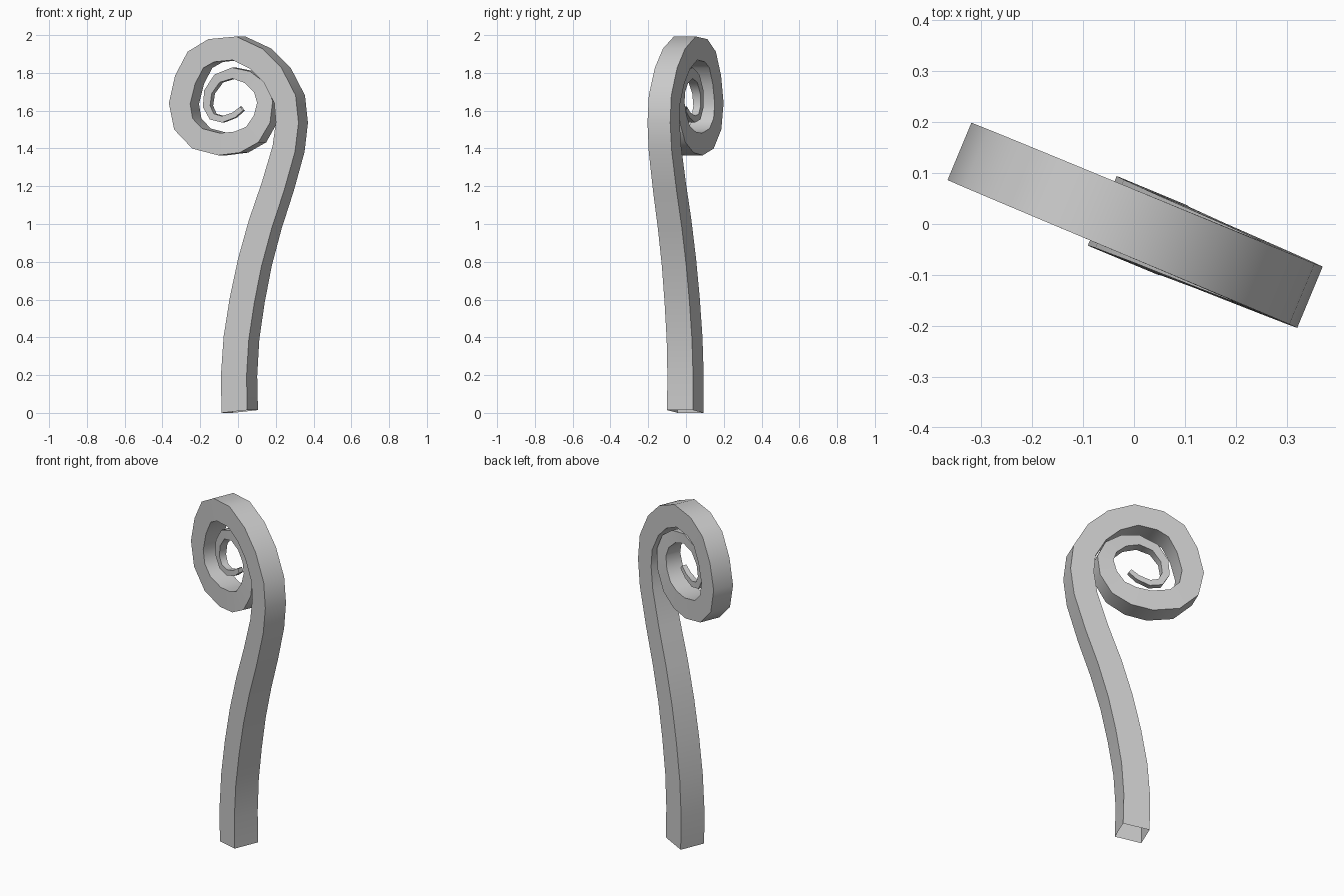
import bpy
import bmesh
import math
from mathutils import Vector

cube = bpy.data.objects.get("Cube")
if cube:
    bpy.data.objects.remove(cube, do_unlink=True)

# Material
grey = bpy.data.materials.new("plain grey")
grey.use_nodes = True
colour = (0.6, 0.6, 0.6, 1.0)
grey.diffuse_color = colour
grey.node_tree.nodes["Principled BSDF"].inputs["Base Color"].default_value = colour

# Centre line in the scroll's own plane: across, height, thickness
PATH = [
    # stem
    (0.01, 0.01, 0.148), (0.006, 0.2, 0.147), (0.02, 0.4, 0.145),
    (0.053, 0.6, 0.143), (0.097, 0.8, 0.14), (0.156, 1.0, 0.138),
    (0.228, 1.2, 0.135), (0.29, 1.4, 0.132), (0.309, 1.54, 0.13),
    # outer turn
    (0.296, 1.663, 0.129), (0.225, 1.79, 0.128), (0.13, 1.878, 0.127),
    (0.006, 1.933, 0.126), (-0.128, 1.921, 0.125), (-0.218, 1.872, 0.124),
    (-0.278, 1.766, 0.123), (-0.31, 1.64, 0.122), (-0.288, 1.532, 0.121),
    (-0.209, 1.455, 0.12), (-0.084, 1.425, 0.118), (0.019, 1.436, 0.115),
    # inner turn
    (0.104, 1.476, 0.108), (0.158, 1.558, 0.1), (0.173, 1.649, 0.09),
    (0.14, 1.725, 0.08), (0.068, 1.78, 0.068), (-0.022, 1.802, 0.058),
    (-0.11, 1.773, 0.051), (-0.163, 1.702, 0.046), (-0.172, 1.625, 0.042),
    (-0.142, 1.571, 0.038), (-0.085, 1.557, 0.034), (-0.019, 1.579, 0.03),
    (0.026, 1.613, 0.026),
]

# The scroll's plane is turned about the vertical axis
TURN = math.radians(-22.6)
ACROSS = Vector((math.cos(TURN), math.sin(TURN), 0))
DEPTH = Vector((-math.sin(TURN), math.cos(TURN), 0))
UP = Vector((0, 0, 1))


def sweep_square(name, path):
    """Sweep a tapering open square tube along a planar path."""
    bm = bmesh.new()
    centres = [ACROSS * u + UP * z for u, z, _ in path]
    rings = []
    for i, (centre, (_, _, size)) in enumerate(zip(centres, path)):
        before = centres[max(i - 1, 0)]
        after = centres[min(i + 1, len(path) - 1)]
        if i == 0:
            tangent = (UP - ACROSS * 0.1).normalized()
        else:
            tangent = (after - before).normalized()
        side = DEPTH.cross(tangent).normalized()
        h = size / 2
        rings.append([bm.verts.new(centre + side * a * h + DEPTH * b * h)
                      for a, b in ((-1, -1), (1, -1), (1, 1), (-1, 1))])
    for low, high in zip(rings, rings[1:]):
        for k in range(4):
            n = (k + 1) % 4
            bm.faces.new((low[k], low[n], high[n], high[k]))
    bmesh.ops.recalc_face_normals(bm, faces=bm.faces)
    # Rest the lowest corner on the floor
    lowest = min(v.co.z for v in bm.verts)
    bmesh.ops.translate(bm, verts=bm.verts, vec=(0, 0, -lowest))
    mesh = bpy.data.meshes.new(name)
    bm.to_mesh(mesh)
    bm.free()
    mesh.materials.append(grey)
    obj = bpy.data.objects.new(name, mesh)
    bpy.context.collection.objects.link(obj)
    return obj


scroll = sweep_square("scroll_stem", PATH)

# Smooth along the curve, crisp at the four long edges
bpy.ops.object.select_all(action="DESELECT")
scroll.select_set(True)
bpy.context.view_layer.objects.active = scroll
bpy.ops.object.shade_smooth_by_angle(angle=math.radians(50))
